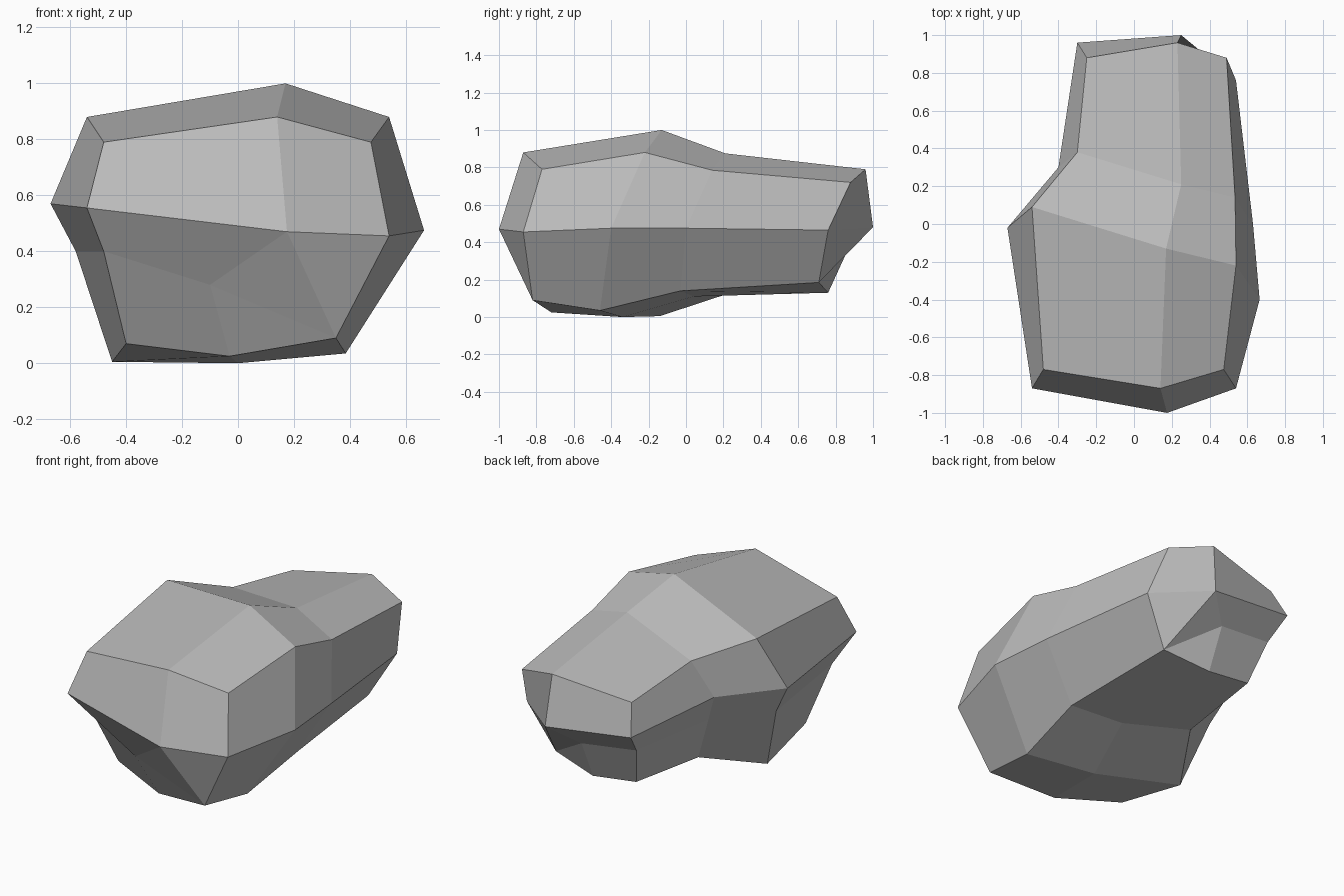
import bpy
import bmesh

# Remove the default cube
default_cube = bpy.data.objects.get("Cube")
if default_cube:
    bpy.data.objects.remove(default_cube, do_unlink=True)

# Single stone colour
stone = bpy.data.materials.new("stone_grey")
stone.use_nodes = True
colour = (0.5, 0.5, 0.5, 1.0)
stone.diffuse_color = colour
shader = next(n for n in stone.node_tree.nodes if n.type == "BSDF_PRINCIPLED")
shader.inputs["Base Color"].default_value = colour
shader.inputs["Roughness"].default_value = 0.9

# Cross-sections from front to back, each running around the stone:
# top left, top middle, top right, side right, bottom right,
# bottom middle, bottom left, lower left, side left
front_section = [
    (-.48, -.77, .79), (.14, -.87, .88), (.475, -.77, .79),
    (.54, -.87, .455), (.35, -.82, .09), (-.03, -.72, .025),
    (-.4, -.58, .07), (-.48, -.72, .4), (-.54, -.87, .555),
]
belly_section = [
    (-.54, .09, .88), (.17, -.13, 1), (.54, -.22, .88),
    (.665, -.4, .475), (.385, -.46, .035), (0, -.34, 0),
    (-.45, -.14, .005), (-.58, -.04, .4), (-.67, -.02, .57),
]
waist_section = [
    (-.3, .38, .79), (.25, .21, .875), (.535, .14, .785),
    (.63, 0, .475), (.425, -.03, .14), (.12, .04, .11),
    (-.23, .21, .12), (-.34, .27, .4), (-.4, .3, .565),
]
back_section = [
    (-.25, .88, .715), (.23, .96, .79), (.49, .88, .72),
    (.54, .76, .465), (.38, .71, .185), (.095, .76, .13),
    (-.19, .75, .165), (-.256, .843, .41), (-.3, .96, .543),
]

bm = bmesh.new()


def add_ring(points):
    return [bm.verts.new(p) for p in points]


def bridge(ring_a, ring_b):
    """Join two neighbouring sections with a band of quads."""
    count = len(ring_a)
    for i in range(count):
        j = (i + 1) % count
        bm.faces.new((ring_a[i], ring_a[j], ring_b[j], ring_b[i]))


def cap(ring, upper, lower):
    """Close an end with a faceted cap around two inner points."""
    tl, tm, tr, sr, br, bottom, bl, ll, sl = ring
    c, d = bm.verts.new(upper), bm.verts.new(lower)
    for corners in (
        (tl, tm, c, sl), (tm, tr, sr, c), (c, sr, br),
        (c, br, d), (d, br, bottom), (ll, d, bottom, bl), (sl, c, d, ll),
    ):
        bm.faces.new(corners)


# Loft the body
rings = [add_ring(s) for s in
         (front_section, belly_section, waist_section, back_section)]
for first, second in zip(rings, rings[1:]):
    bridge(first, second)

# Close both ends
cap(rings[0], (.175, -1, .47), (-.1, -.845, .28))
cap(rings[-1], (.25, 1, .48), (.096, .87, .37))

bmesh.ops.recalc_face_normals(bm, faces=bm.faces[:])
mesh = bpy.data.meshes.new("boulder")
bm.to_mesh(mesh)
bm.free()
mesh.materials.append(stone)
boulder = bpy.data.objects.new("boulder", mesh)
bpy.context.collection.objects.link(boulder)
